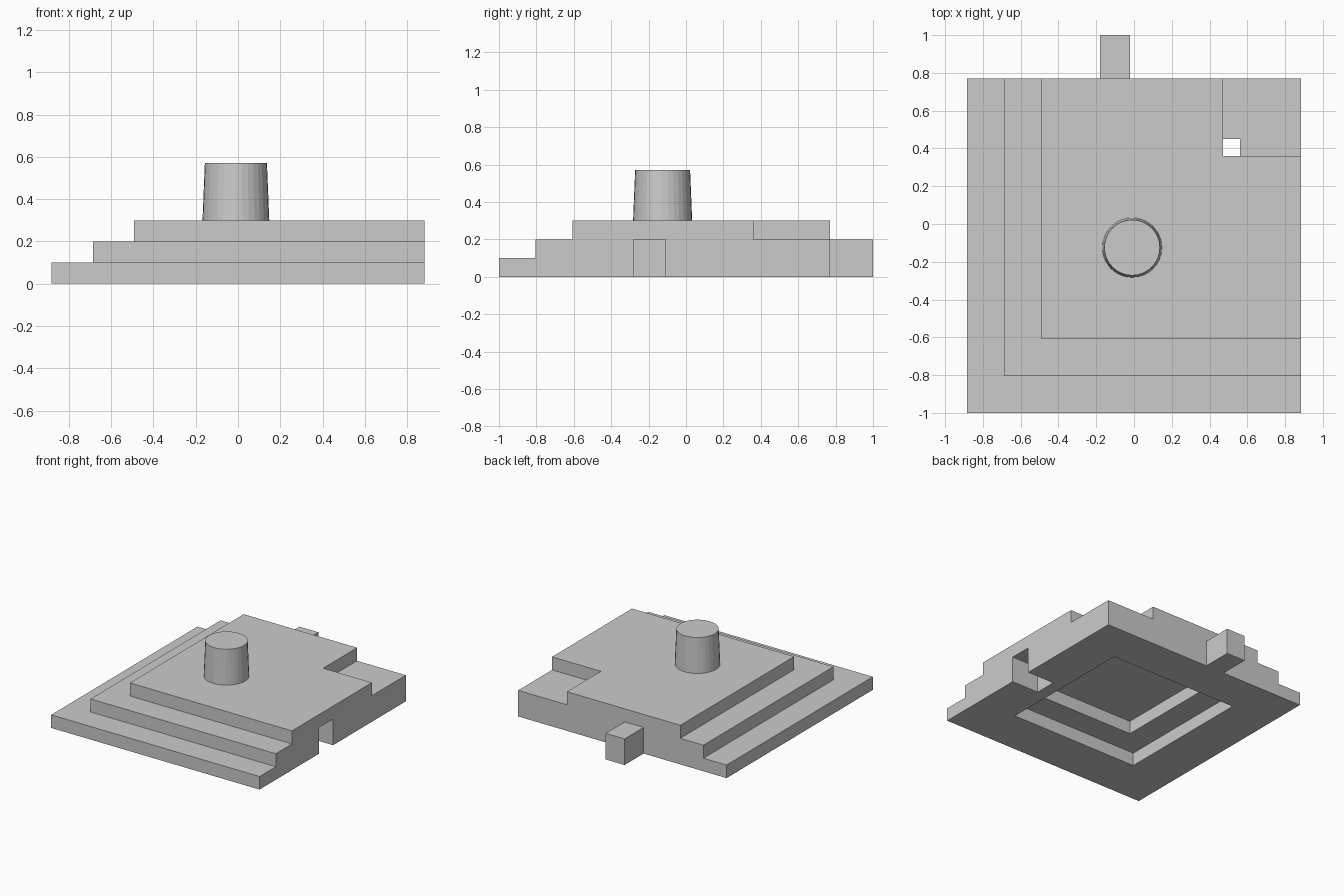
import bpy
import bmesh
from mathutils import Matrix, Vector

if "Cube" in bpy.data.objects:
    bpy.data.objects.remove(bpy.data.objects["Cube"])

grey = bpy.data.materials.new("plain_grey")
grey.use_nodes = True
colour = (0.6, 0.6, 0.6, 1)
grey.diffuse_color = colour
grey.node_tree.nodes["Principled BSDF"].inputs["Base Color"].default_value = colour


def add_object(name, bm):
    mesh = bpy.data.meshes.new(name)
    bm.to_mesh(mesh)
    bm.free()
    mesh.materials.append(grey)
    obj = bpy.data.objects.new(name, mesh)
    bpy.context.scene.collection.objects.link(obj)
    return obj


def box(name, low, high):
    low, high = Vector(low), Vector(high)
    bm = bmesh.new()
    place = Matrix.Translation((low + high) / 2) @ Matrix.Diagonal((*(high - low), 1))
    bmesh.ops.create_cube(bm, size=1, matrix=place)
    return add_object(name, bm)


def carve(target, low, high):
    cutter = box("cutter", low, high)
    cutter.hide_render = True
    mod = target.modifiers.new("cut", "BOOLEAN")
    mod.operation = "DIFFERENCE"
    mod.solver = "EXACT"
    mod.object = cutter
    bpy.context.view_layer.update()
    graph = bpy.context.evaluated_depsgraph_get()
    result = bpy.data.meshes.new_from_object(target.evaluated_get(graph))
    target.modifiers.clear()
    target.data = result
    bpy.data.objects.remove(cutter)


X, FRONT, BACK = 0.883, -1.0, 0.77
STEP, RISE, FAR = 0.196, 0.1, 1.5

# Solid block, then terraces along the front and the -x side
base = box("terraced_base", (-X, FRONT, 0), (X, BACK, 3 * RISE))
for tier in (1, 2):
    carve(base, (-FAR, -FAR, tier * RISE), (-X + tier * STEP, FAR, 1))
    carve(base, (-FAR, -FAR, tier * RISE), (FAR, FRONT + tier * STEP, 1))

# Back corner notch
carve(base, (0.47, 0.36, 2 * RISE), (FAR, FAR, 1))

# Stepped hollow underneath, which opens into the notch
for tier in (1, 2):
    inset = (tier - 1) * STEP
    carve(base, (-0.53 + inset, -0.64 + inset, -1), (0.56, 0.45, tier * RISE + 0.0005))

# Blind slot in the +x side
carve(base, (X - 0.23, -0.28, -1), (FAR, -0.11, 2 * RISE))

# Connecting tab on the back
box("back_tab", (-0.18, BACK, 0), (-0.02, 1.0, 2 * RISE))

# Tapered round peg on top
bm = bmesh.new()
bmesh.ops.create_cone(bm, cap_ends=True, segments=32, radius1=0.158, radius2=0.147,
                      depth=0.27, matrix=Matrix.Translation((-0.01, -0.125, 0.435)))
add_object("top_peg", bm)
